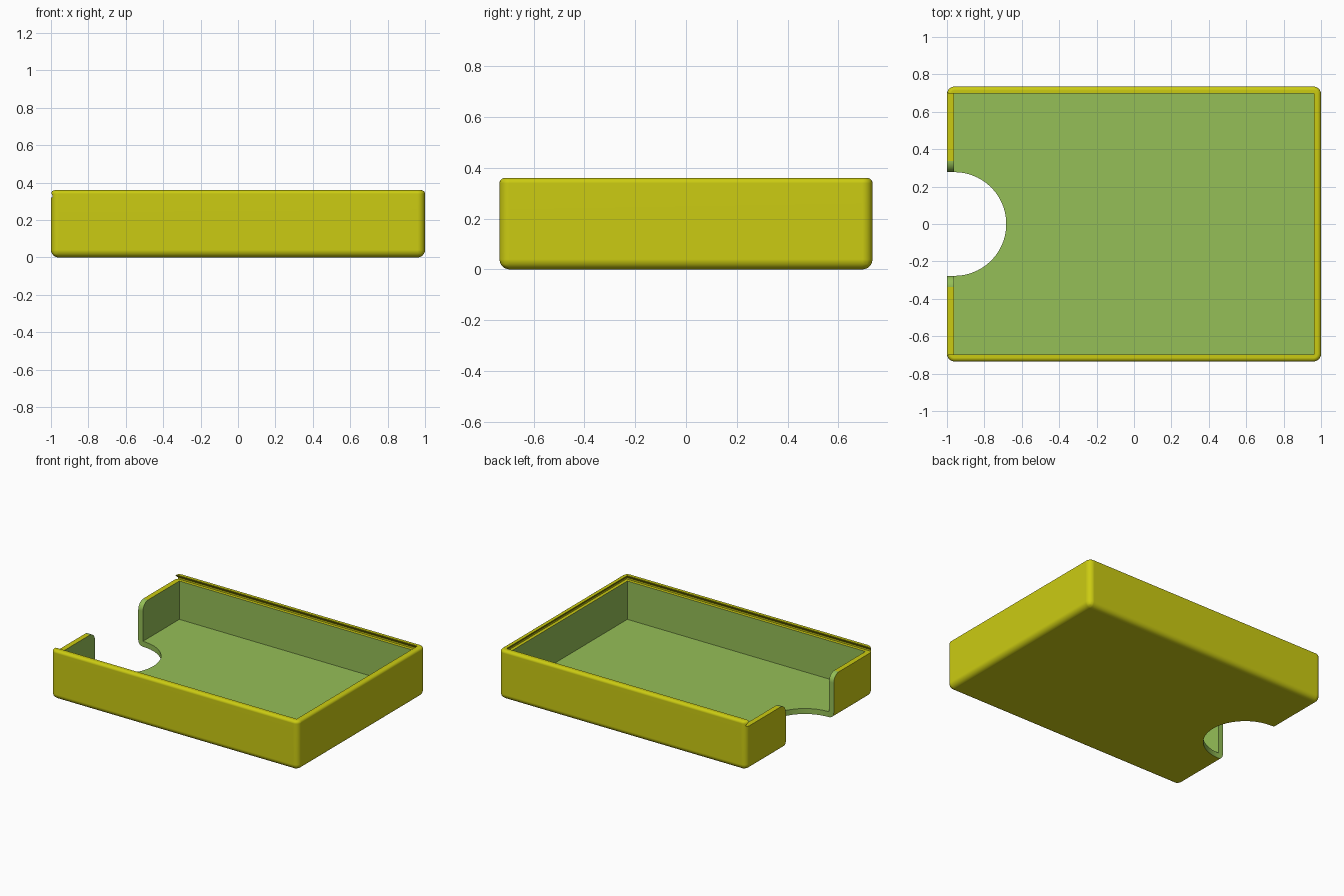
import bpy, bmesh, math
from mathutils import Vector

if "Cube" in bpy.data.objects:
    bpy.data.objects.remove(bpy.data.objects["Cube"])

HX, HY, H = 1.0, 0.735, 0.36      # outer half sizes and height
IX, IY = 0.962, 0.697             # inner half sizes
FLOOR, RIM = 0.04, 0.32           # floor top and lid ledge
R = 0.277                         # thumb notch radius


def material(name, color):
    m = bpy.data.materials.new(name)
    m.diffuse_color = (*color, 1)
    m.use_nodes = True
    m.node_tree.nodes["Principled BSDF"].inputs["Base Color"].default_value = m.diffuse_color
    return m


MATS = [material("yellow", (0.60, 0.60, 0.006)),
        material("green", (0.30, 0.52, 0.095))]


def make_object(name, bm, mat_index=0):
    bmesh.ops.recalc_face_normals(bm, faces=bm.faces)
    for f in bm.faces:
        f.material_index = mat_index
    me = bpy.data.meshes.new(name)
    bm.to_mesh(me)
    bm.free()
    for m in MATS:
        me.materials.append(m)
    ob = bpy.data.objects.new(name, me)
    bpy.context.collection.objects.link(ob)
    return ob


def stack(rects):
    """Solid through rectangles (x0, x1, half_y, z)."""
    bm = bmesh.new()
    rings = [[bm.verts.new(p) for p in ((a, -y, z), (b, -y, z), (b, y, z), (a, y, z))]
             for a, b, y, z in rects]
    for lo, hi in zip(rings, rings[1:]):
        for i in range(4):
            j = (i + 1) % 4
            bm.faces.new((lo[i], lo[j], hi[j], hi[i]))
    bm.faces.new(rings[0][::-1])
    bm.faces.new(rings[-1])
    return bm


def prism(points, direction):
    """Extrude a flat outline along a vector."""
    bm = bmesh.new()
    face = bm.faces.new([bm.verts.new(p) for p in points])
    ext = bmesh.ops.extrude_face_region(bm, geom=[face])
    verts = [v for v in ext["geom"] if isinstance(v, bmesh.types.BMVert)]
    bmesh.ops.translate(bm, verts=verts, vec=Vector(direction))
    return bm


# Rounded outer block: softer bottom and corners, tighter top edge
bm = stack([(-HX, HX, HY, 0), (-HX, HX, HY, H)])
soft = [e for e in bm.edges if min(v.co.z for v in e.verts) < 0.01]
bmesh.ops.bevel(bm, geom=soft, offset=0.04, segments=6, profile=0.5, affect='EDGES')
top = [e for e in bm.edges if all(v.co.z > H - 0.001 for v in e.verts)]
bmesh.ops.bevel(bm, geom=top, offset=0.02, segments=4, profile=0.5, affect='EDGES')
tray = make_object("tray", bm)

# Inner cavity
cavity = make_object("cavity_cutter", stack([(-IX, IX, IY, FLOOR), (-IX, IX, IY, 0.33)]), 1)

# Undercut groove for a sliding lid, open on the left
groove = make_object("lid_groove_cutter", stack([
    (-1.2, IX + 0.023, IY + 0.023, RIM), (-1.2, IX + 0.023, IY + 0.023, RIM + 0.012),
    (-1.2, IX, IY, H - 0.004), (-1.2, IX, IY, 0.5)]), 0)

# Thumb notch through the floor and the left wall
arc = [(-0.96 + R * math.cos(t), R * math.sin(t), -0.1)
       for t in (math.pi * (i / 48 - 0.5) for i in range(49))]
notch = make_object("thumb_notch_cutter",
                    prism([(-1.2, -R, -0.1)] + arc + [(-1.2, R, -0.1)], (0, 0, 0.6)), 1)

# Rounded shoulders at the top of the wall opening
F = 0.06
side = [(R - 0.01, 0.2)] + [
    (R + F - F * math.cos(t), RIM - F + F * math.sin(t))
    for t in (math.pi / 2 * i / 10 for i in range(11))] + [(R + F, 0.45)]
outline = [(-1.2, y, z) for y, z in side] + [(-1.2, -y, z) for y, z in reversed(side)]
shoulders = make_object("shoulder_cutter", prism(outline, (0.25, 0, 0)), 1)

# Cut everything out of the block
bpy.context.view_layer.objects.active = tray
tray.select_set(True)
for cutter in (cavity, groove, notch, shoulders):
    mod = tray.modifiers.new(cutter.name, 'BOOLEAN')
    mod.operation = 'DIFFERENCE'
    mod.solver = 'EXACT'
    mod.object = cutter
    bpy.ops.object.modifier_apply(modifier=mod.name)
    bpy.data.objects.remove(cutter)

# Smooth rounded edges, flat large faces
bpy.ops.object.shade_smooth_by_angle(angle=math.radians(30))
weighted = tray.modifiers.new("flat_faces", 'WEIGHTED_NORMAL')
weighted.keep_sharp = True
